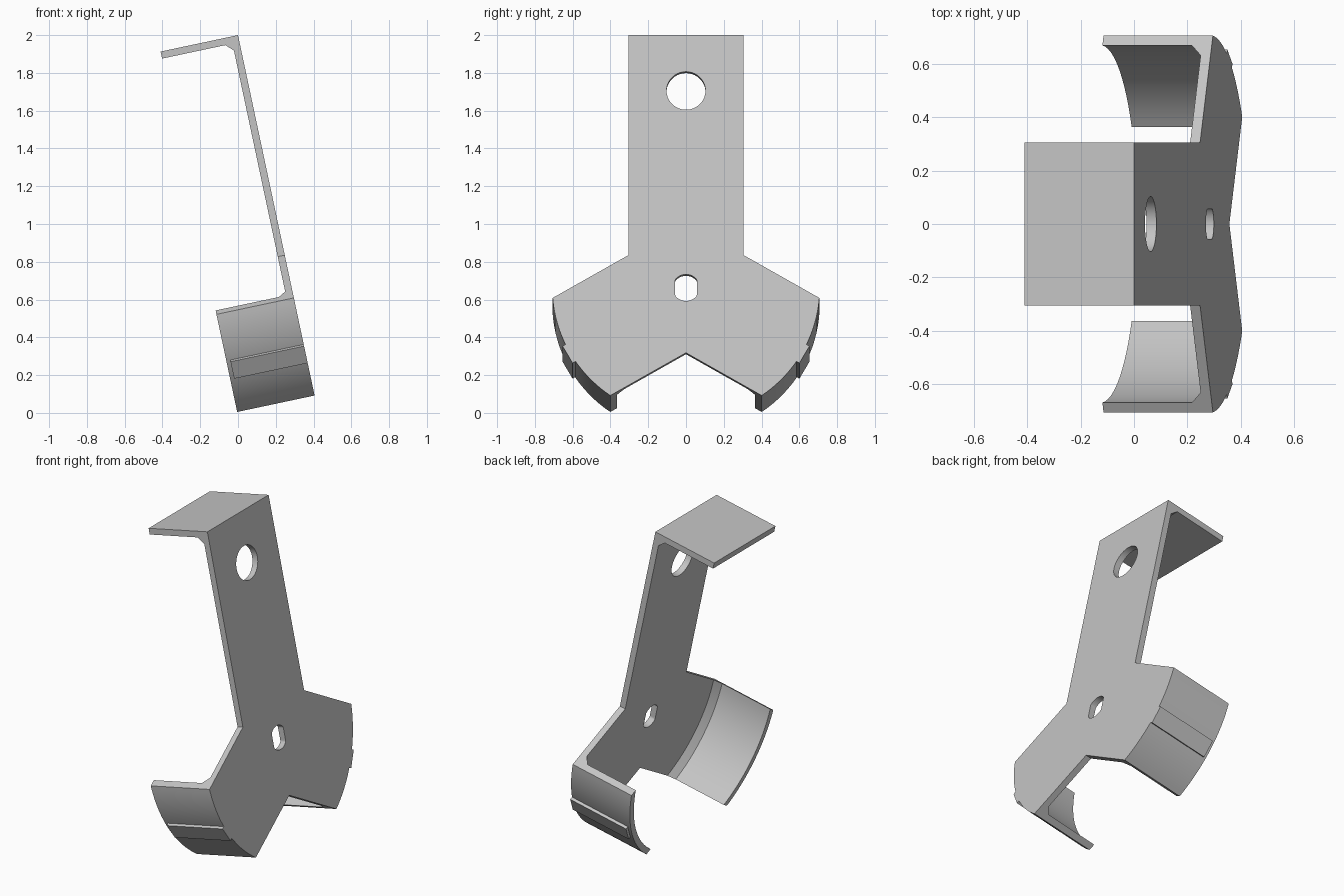
import bpy, bmesh
from math import sin, cos, asin, sqrt, radians
from mathutils import Matrix, Vector

if "Cube" in bpy.data.objects:
    bpy.data.objects.remove(bpy.data.objects["Cube"])

HALF = 0.305        # half width of every arm
R = 0.708           # outer radius of the curved lips
T = 0.038           # sheet thickness
DEPTH = 0.419       # depth of the lips
STEM = 1.367        # hub to top edge
STEPS = 12          # strips on each half of an arm
HUB = Vector((0, 0, -STEM))
PLACE = Matrix.Translation((0, 0, 2)) @ Matrix.Rotation(radians(-12), 4, "Y")

steel = bpy.data.materials.new("light_grey_steel")
steel.use_nodes = True
steel.diffuse_color = (0.55, 0.55, 0.55, 1)
steel.node_tree.nodes["Principled BSDF"].inputs["Base Color"].default_value = (0.55, 0.55, 0.55, 1)


def make_object(name, bm):
    bmesh.ops.recalc_face_normals(bm, faces=bm.faces)
    mesh = bpy.data.meshes.new(name)
    bm.to_mesh(mesh)
    bm.free()
    mesh.materials.append(steel)
    obj = bpy.data.objects.new(name, mesh)
    bpy.context.collection.objects.link(obj)
    return obj


def activate(obj):
    bpy.ops.object.select_all(action="DESELECT")
    obj.select_set(True)
    bpy.context.view_layer.objects.active = obj


def add_arm(bm, degrees, curved):
    """Sweep an L section with an inner chamfer across one arm of the plate."""
    along = Vector((0, cos(radians(degrees)), sin(radians(degrees))))
    across = Vector((0, -along.z, along.y))
    widest = asin(HALF / R)
    rows = []
    for i in range(-STEPS, STEPS + 1):
        s = R * sin(widest * i / STEPS)

        def reach(inset):
            return sqrt((R - inset) ** 2 - s * s) if curved else STEM - inset

        start = abs(s) / sqrt(3)
        section = [(start, 0), (reach(0), 0), (reach(0), DEPTH), (reach(T), DEPTH),
                   (reach(T), 2 * T), (reach(2 * T), T), (start, T)]
        rows.append([bm.verts.new(HUB + along * a + across * s - Vector((u, 0, 0)))
                     for a, u in section])
    for r1, r2 in zip(rows, rows[1:]):
        for k in range(len(r1) - 1):
            bm.faces.new((r1[k], r1[k + 1], r2[k + 1], r2[k]))
    bm.faces.new(rows[0])
    bm.faces.new(rows[-1])


# Three-armed bracket: straight stem with hook, two arms with curved lips
bm = bmesh.new()
for degrees, curved in ((90, False), (-30, True), (210, True)):
    add_arm(bm, degrees, curved)
bmesh.ops.remove_doubles(bm, verts=bm.verts, dist=0.0005)
bmesh.ops.recalc_face_normals(bm, faces=bm.faces)
bmesh.ops.dissolve_limit(bm, angle_limit=radians(0.5), verts=bm.verts, edges=bm.edges)
bracket = make_object("bracket", bm)


# Round stem hole, and a hub hole with two flat sides
def cut_hole(z, radius, flat):
    bm = bmesh.new()
    bmesh.ops.create_cone(bm, cap_ends=True, segments=64, radius1=radius, radius2=radius,
                          depth=0.2, matrix=Matrix.Rotation(radians(90), 4, "Y"))
    for v in bm.verts:
        v.co.y = max(-flat, min(flat, v.co.y))
        v.co.z += z
    bmesh.ops.remove_doubles(bm, verts=bm.verts, dist=0.0001)
    cutter = make_object("hole_cutter", bm)
    cutter.hide_render = True
    mod = bracket.modifiers.new("hole", "BOOLEAN")
    mod.operation = "DIFFERENCE"
    mod.solver = "EXACT"
    mod.object = cutter
    activate(bracket)
    bpy.ops.object.modifier_apply(modifier=mod.name)
    bpy.data.objects.remove(cutter)


cut_hole(-0.301, 0.103, 1)
cut_hole(-STEM, 0.072, 0.057)
activate(bracket)
bpy.ops.object.shade_smooth_by_angle(angle=radians(30))
bracket.matrix_world = PLACE

# Flat raised pad on the outside of each curved lip
for name, degrees in (("left_pad", -30), ("right_pad", 210)):
    bm = bmesh.new()
    bmesh.ops.create_cube(bm, size=1, matrix=Matrix.Diagonal((0.398, 0.02, 0.106, 1)))
    turn = Matrix.Rotation(radians(degrees), 4, "X")
    shift = Matrix.Translation((-0.199, R + 0.006, 0))
    bmesh.ops.transform(bm, verts=bm.verts, matrix=Matrix.Translation(HUB) @ turn @ shift)
    make_object(name, bm).matrix_world = PLACE
